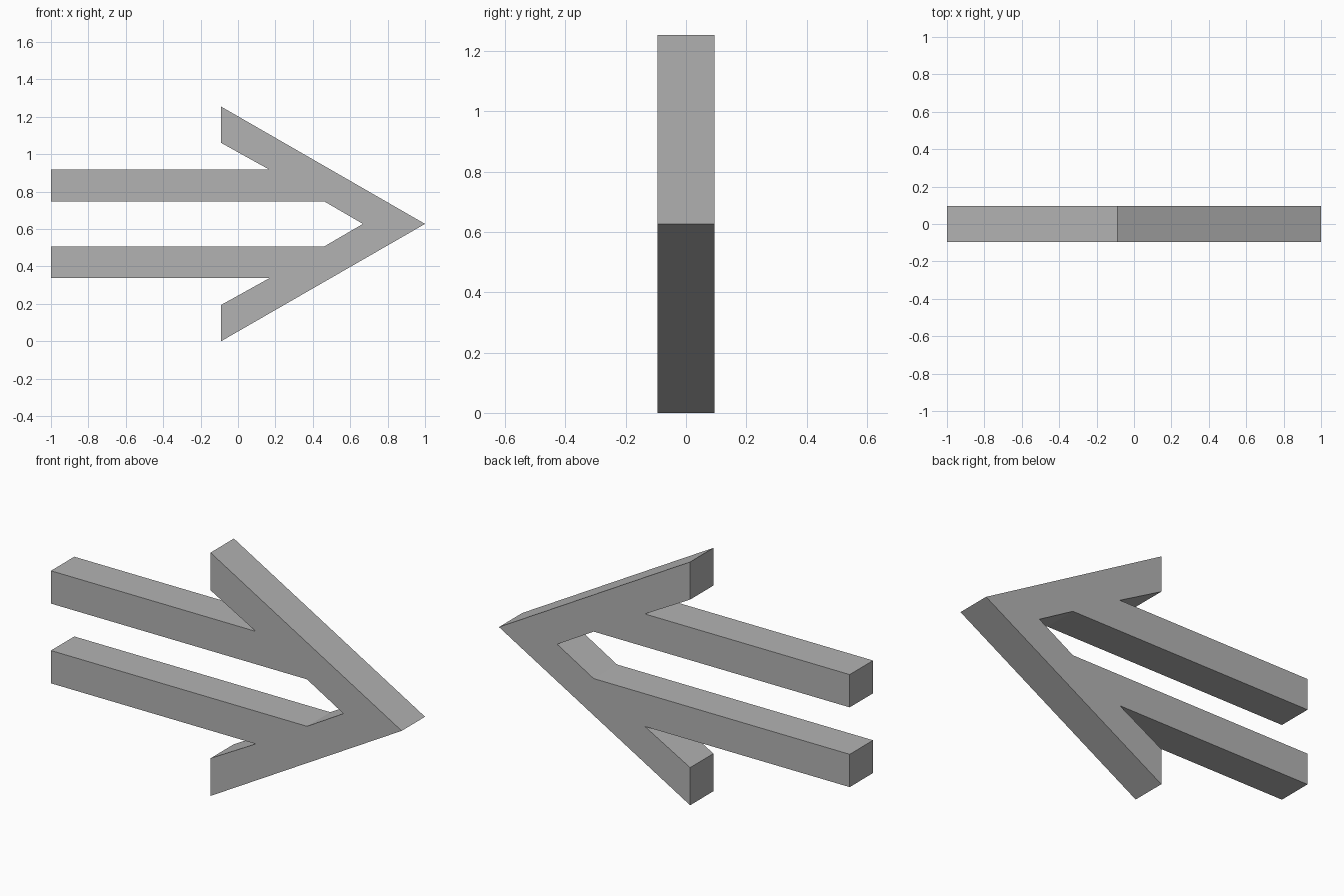
import bpy
import bmesh

cube = bpy.data.objects.get("Cube")
if cube:
    bpy.data.objects.remove(cube, do_unlink=True)

# Plain grey material
grey = bpy.data.materials.new("grey")
grey.use_nodes = True
colour = (0.45, 0.45, 0.45, 1)
grey.diffuse_color = colour
grey.node_tree.nodes["Principled BSDF"].inputs["Base Color"].default_value = colour

MID_Z = 0.627
HALF_DEPTH = 0.095

# Upper half of the outline: tip, barb, shaft, inner notch (x, height above middle)
upper = [(1.0, 0), (-0.09, 0.627), (-0.09, 0.433), (0.168, 0.29),
         (-1.0, 0.29), (-1.0, 0.121), (0.46, 0.121), (0.668, 0)]
# The lower half mirrors the points that are off the middle line
lower = [(x, -h) for x, h in reversed(upper[1:-1])]

# Extrude the outline through the depth
bm = bmesh.new()
verts = [bm.verts.new((x, -HALF_DEPTH, MID_Z + h)) for x, h in upper + lower]
face = bm.faces.new(verts)
result = bmesh.ops.extrude_face_region(bm, geom=[face])
back = [v for v in result["geom"] if isinstance(v, bmesh.types.BMVert)]
bmesh.ops.translate(bm, verts=back, vec=(0, 2 * HALF_DEPTH, 0))
bmesh.ops.recalc_face_normals(bm, faces=bm.faces)
bmesh.ops.triangulate(bm, faces=[f for f in bm.faces if len(f.verts) > 4])

mesh = bpy.data.meshes.new("double_shaft_arrow")
bm.to_mesh(mesh)
bm.free()
mesh.materials.append(grey)
arrow = bpy.data.objects.new("double_shaft_arrow", mesh)
bpy.context.collection.objects.link(arrow)
